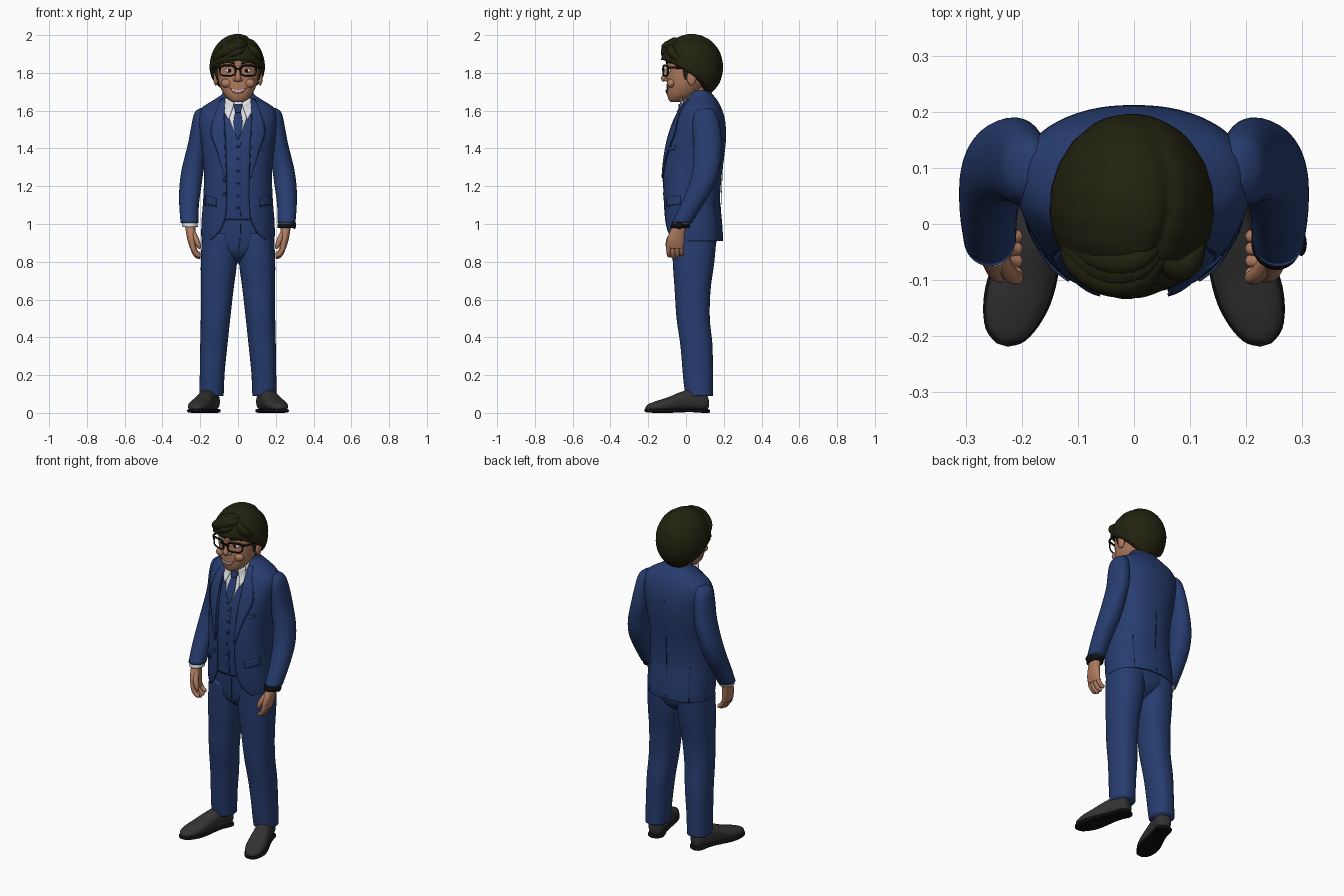
import bpy, bmesh, math
from mathutils import Matrix, Vector

if "Cube" in bpy.data.objects:
    bpy.data.objects.remove(bpy.data.objects["Cube"])


def material(name, r, g, b):
    m = bpy.data.materials.new(name)
    m.use_nodes = True
    m.diffuse_color = (r, g, b, 1)
    bsdf = next(x for x in m.node_tree.nodes if x.type == "BSDF_PRINCIPLED")
    bsdf.inputs["Base Color"].default_value = (r, g, b, 1)
    return m


SUIT = material("suit blue", .02, .046, .16)
SEAM = material("seam navy", .01, .022, .085)
SHIRT = material("shirt white", .75, .76, .8)
SKIN = material("skin", .43, .2, .115)
LIP = material("lip", .25, .08, .055)
HAIR = material("dark hair", .016, .016, .005)
SHOE = material("shoe grey", .033, .033, .035)
BLACK = material("black", .005, .005, .005)


def finish(name, mesh, mat, mirror=False, shell=0):
    ob = bpy.data.objects.new(name, mesh)
    bpy.context.scene.collection.objects.link(ob)
    mesh.materials.clear()
    mesh.materials.append(mat)
    mesh.shade_smooth()
    if shell:
        mod = ob.modifiers.new("thickness", "SOLIDIFY")
        mod.thickness, mod.offset = shell, 0
    if mirror:
        ob.modifiers.new("mirror", "MIRROR").use_mirror_merge = False
    return ob


def from_rows(name, rows, mat, closed=True, caps=True, **opts):
    """Skin a grid of points, one row per section."""
    bm = bmesh.new()
    grid = [[bm.verts.new(p) for p in row] for row in rows]
    n = len(grid[0])
    for a, b in zip(grid, grid[1:]):
        for j in range(n if closed else n - 1):
            k = (j + 1) % n
            bm.faces.new((a[j], a[k], b[k], b[j]))
    if caps and closed:
        bm.faces.new(grid[0])
        bm.faces.new(grid[-1])
    bmesh.ops.recalc_face_normals(bm, faces=bm.faces)
    mesh = bpy.data.meshes.new(name)
    bm.to_mesh(mesh)
    bm.free()
    return finish(name, mesh, mat, **opts)


def spline(pts, k=4):
    """Smooth curve through tuples of any length."""
    out = []
    for i in range(len(pts) - 1):
        quad = [pts[max(0, min(len(pts) - 1, i + d))] for d in (-1, 0, 1, 2)]
        for s in range(k):
            t = s / k
            out.append(tuple(b + .5 * t * (c - a + t * (2*a - 5*b + 4*c - d + t * (3*(b - c) + d - a)))
                             for a, b, c, d in zip(*quad)))
    return out + [pts[-1]]


def body(z, rx, front, back, gap=0):
    return (z, 0, (front + back) / 2, rx, (back - front) / 2, gap)


def loft(name, rings, mat, power=2.3, n=40, place=None, **opts):
    """Rounded sections (z, cx, cy, rx, ry, front gap) stacked along z."""
    rows, is_open = [], len(rings[0]) > 5 and rings[0][5] > 0
    for r in spline(rings):
        z, cx, cy, rx, ry = r[:5]
        a0 = math.asin(min(.99, (r[5] / rx) ** (power / 2))) if is_open else 0
        row = []
        for j in range(n):
            a = a0 + (2 * math.pi - 2 * a0) * j / (n - 1 if is_open else n)
            s, c = math.sin(a), math.cos(a)
            p = Vector((cx + math.copysign(rx * abs(s) ** (2 / power), s),
                        cy - math.copysign(ry * abs(c) ** (2 / power), c), z))
            row.append(place @ p if place else p)
        rows.append(row)
    return from_rows(name, rows, mat, closed=not is_open, **opts)


def surface_y(rings, x, z, side=-1, power=2.3):
    dense = spline(rings)
    z = max(dense[0][0], min(dense[-1][0], z))
    for a, b in zip(dense, dense[1:]):
        if a[0] <= z <= b[0]:
            t = (z - a[0]) / (b[0] - a[0])
            _, cx, cy, rx, ry = [u + (v - u) * t for u, v in zip(a[:5], b[:5])]
            break
    q = min(.985, abs(x - cx) / rx)
    return cy + side * ry * (1 - q ** power) ** (1 / power)


def drape(name, rings, rail_a, rail_b, mat, lift=.008, side=-1, shell=.006, **opts):
    """Thin panel between two (x, z) rails, laid on a lofted surface."""
    rows = []
    for (ax, az), (bx, bz) in zip(spline(rail_a), spline(rail_b)):
        pts = [(ax + (bx - ax) * t / 6, az + (bz - az) * t / 6) for t in range(7)]
        rows.append([(x, surface_y(rings, x, z, side) + side * lift, z) for x, z in pts])
    return from_rows(name, rows, mat, closed=False, shell=shell, **opts)


def tube(name, pts, mat, cyclic=False, **opts):
    """Round tube through (x, y, z, radius) points."""
    cu = bpy.data.curves.new(name, "CURVE")
    cu.dimensions, cu.bevel_depth, cu.bevel_resolution, cu.use_fill_caps = "3D", 1, 3, True
    path = pts if cyclic else spline(pts)
    sp = cu.splines.new("POLY")
    sp.points.add(len(path) - 1)
    sp.use_cyclic_u = cyclic
    for q, (x, y, z, r) in zip(sp.points, path):
        q.co, q.radius = (x, y, z, 1), r
    tmp = bpy.data.objects.new(name + "_path", cu)
    mesh = bpy.data.meshes.new_from_object(tmp)
    bpy.data.objects.remove(tmp)
    return finish(name, mesh, mat, **opts)


def ball(name, loc, size, mat, **opts):
    bm = bmesh.new()
    bmesh.ops.create_uvsphere(bm, u_segments=20, v_segments=12, radius=1,
                              matrix=Matrix.Translation(loc) @ Matrix.Diagonal((*size, 1)))
    mesh = bpy.data.meshes.new(name)
    bm.to_mesh(mesh)
    bm.free()
    return finish(name, mesh, mat, **opts)


# Jacket shell, open down the front, over a closed waistcoat
jacket = [body(*r) for r in (
    (.91, .188, -.095, .19, .15), (.95, .19, -.105, .19, .105), (1.02, .188, -.112, .185, .07),
    (1.12, .18, -.118, .175, .06), (1.25, .175, -.122, .183, .06), (1.36, .182, -.113, .198, .062),
    (1.46, .194, -.093, .207, .066), (1.55, .203, -.06, .202, .072), (1.61, .188, -.028, .184, .072),
    (1.65, .13, -.002, .163, .066), (1.68, .085, .015, .14, .06), (1.705, .072, .025, .12, .06))]
vest = [(z, x, y, rx - .012, ry - .012) for z, x, y, rx, ry, g in jacket if 1 < z < 1.64]
loft("jacket", jacket, SUIT, n=56, shell=.01)
loft("waistcoat", vest, SUIT)

# Shirt, tie and waistcoat buttons
drape("shirt_front", vest, [(-.07, 1.64), (-.04, 1.54), (-.003, 1.45)],
      [(.07, 1.64), (.04, 1.54), (.003, 1.45)], SHIRT, .003)
drape("tie", vest, [(-.014, 1.6), (-.024, 1.52), (-.004, 1.45)],
      [(.014, 1.6), (.024, 1.52), (.004, 1.45)], SUIT, .01)
drape("tie_knot", vest, [(-.025, 1.635), (-.012, 1.59)], [(.025, 1.635), (.012, 1.59)], SUIT, .016, shell=.014)
drape("shirt_collar_point", vest, [(.018, 1.64), (.05, 1.55)], [(.068, 1.67), (.072, 1.59)],
      SHIRT, .013, mirror=True)
loft("shirt_collar", [(1.6, 0, .05, .078, .072), (1.65, 0, .05, .07, .064), (1.68, 0, .056, .064, .058)], SHIRT)
for i in range(6):
    z = 1.41 - i * .065
    ball("waistcoat_button", (0, surface_y(vest, 0, z) - .002, z), (.007, .004, .007), SEAM)
drape("waistcoat_seam", vest, [(.014, 1.43), (.014, 1.04)], [(.017, 1.43), (.017, 1.04)], SEAM, .002, shell=.003)

# Lapels, pockets and jacket seams
drape("lapel", jacket, [(.066, 1.665), (.074, 1.55), (.07, 1.4), (.06, 1.25)],
      [(.09, 1.66), (.142, 1.5), (.108, 1.38), (.066, 1.24)], SUIT, .01, mirror=True)
drape("lapel_edge", jacket, [(.092, 1.64), (.141, 1.5), (.108, 1.38), (.064, 1.24)],
      [(.095, 1.64), (.146, 1.5), (.112, 1.38), (.068, 1.24)], SEAM, .008, mirror=True)
drape("pocket_flap", jacket, [(.115, 1.135), (.115, 1.095)], [(.172, 1.15), (.174, 1.105)], SUIT, .008, mirror=True)
drape("pocket_line", jacket, [(.115, 1.096), (.115, 1.09)], [(.174, 1.106), (.174, 1.1)], SEAM, .007, mirror=True)
drape("breast_pocket", jacket, [(.105, 1.405), (.105, 1.385)], [(.155, 1.415), (.155, 1.395)], SUIT, .008)
drape("back_seam", jacket, [(-.0015, 1.66), (-.0015, .92)], [(.0015, 1.66), (.0015, .92)], SEAM, .005, 1, .003)
drape("jacket_vent", jacket, [(.128, 1.12), (.132, .915)], [(.131, 1.12), (.135, .915)], SEAM, .005, 1, .003, mirror=True)
for z in (1.23, 1.16):
    ball("jacket_button", (-.073, surface_y(jacket, .073, z) - .006, z), (.009, .005, .009), SEAM)

# Sleeves, cuffs, watch
loft("sleeve", [(1.005, .257, -.022, .047, .053), (1.1, .259, .03, .052, .06), (1.2, .252, .08, .058, .068),
                (1.3, .238, .108, .058, .071), (1.42, .213, .115, .053, .075), (1.53, .198, .105, .047, .072),
                (1.59, .188, .1, .042, .056), (1.615, .178, .1, .02, .03)], SUIT, 2.1, mirror=True)
loft("shirt_cuff", [(.985, .254, -.03, .041, .046), (1.03, .255, -.015, .041, .047)], SHIRT, 2, mirror=True)
loft("watch_strap", [(.98, .254, -.032, .045, .05), (1.003, .255, -.028, .046, .051)], BLACK, 2)
ball("watch_dial", (.298, -.035, .993), (.01, .022, .019), BLACK)

# Hands
loft("palm", [(.87, .236, -.055, .017, .042), (.905, .243, -.056, .022, .047),
              (.95, .249, -.047, .025, .042), (1, .254, -.03, .028, .034)], SKIN, 2.2, mirror=True)
for i, drop in enumerate((.004, -.004, 0, .012)):
    y = -.088 + .022 * i
    tube("finger", [(.243, y, .91, .012), (.237, y - .004, .867 + drop, .013), (.222, y - .002, .84 + drop, .0125),
                    (.205, y, .828 + drop, .011), (.198, y, .826 + drop, .003)], SKIN, mirror=True)
tube("thumb", [(.24, -.06, .96, .014), (.222, -.088, .92, .015), (.208, -.096, .885, .012),
               (.203, -.096, .868, .004)], SKIN, mirror=True)

# Trousers
loft("trouser_leg", [(.09, .14, .07, .064, .072), (.14, .139, .066, .065, .076), (.22, .136, .062, .066, .08),
                     (.36, .128, .055, .072, .085), (.5, .119, .038, .078, .088), (.65, .11, .035, .086, .095),
                     (.8, .101, .04, .096, .11), (.95, .095, .045, .095, .118)], SUIT, 2.3, mirror=True)
loft("trouser_seat", [body(.79, .02, .01, .06), body(.84, .09, -.055, .135), body(.92, .17, -.075, .163),
                      body(1.08, .165, -.085, .16)], SUIT)
tube("fly_seam", [(.012, -.082, 1.04, .002), (.012, -.079, .93, .002), (0, -.064, .85, .002)], SEAM)

# Shoes, splayed outward from the heel
d = Vector((.303, -.953, 0)).normalized()
place = Matrix(((-d.y, 0, d.x, .13), (d.x, 0, d.y, .115), (0, 1, 0, 0), (0, 0, 0, 1)))
loft("shoe", [(0, 0, .05, .024, .025), (.02, 0, .06, .042, .05), (.09, 0, .067, .046, .056),
              (.15, 0, .06, .049, .05), (.22, 0, .045, .056, .037), (.28, 0, .036, .052, .028),
              (.325, 0, .029, .034, .019), (.342, 0, .026, .008, .01)], SHOE, 2.3, place=place, mirror=True)
loft("sole", [(-.004, 0, .009, .024, .009), (.02, 0, .011, .046, .011), (.1, 0, .013, .046, .009),
              (.22, 0, .011, .06, .011), (.28, 0, .011, .056, .011), (.328, 0, .012, .037, .01),
              (.347, 0, .014, .01, .008)], BLACK, 3.5, place=place, mirror=True)

# Head, neck and ears
head = [body(*r) for r in (
    (1.645, .022, -.078, -.03), (1.655, .045, -.09, .0), (1.685, .074, -.1, .055), (1.73, .096, -.102, .1),
    (1.77, .106, -.101, .13), (1.82, .112, -.1, .15), (1.88, .11, -.1, .16), (1.94, .085, -.06, .13),
    (1.97, .04, -.01, .08))]
loft("head", head, SKIN)
loft("neck", [(1.58, 0, .05, .06, .058), (1.65, 0, .053, .056, .055), (1.75, 0, .058, .06, .06)], SKIN)
ball("ear", (.117, .03, 1.775), (.014, .025, .042), SKIN, mirror=True)

# Face
tube("nose", [(0, -.096, 1.835, .008), (0, -.108, 1.8, .011), (0, -.117, 1.772, .016), (0, -.112, 1.757, .011)], SKIN)
ball("nostril", (.016, -.103, 1.764), (.011, .013, .009), SKIN, mirror=True)
ball("cheek", (.06, -.078, 1.745), (.03, .022, .024), SKIN, mirror=True)
ball("eye", (.046, -.087, 1.812), (.021, .01, .011), SHIRT, mirror=True)
ball("iris", (.045, -.095, 1.812), (.009, .004, .0095), BLACK, mirror=True)
tube("eyebrow", [(.016, -.101, 1.848, .004), (.05, -.098, 1.86, .008), (.086, -.075, 1.852, .003)], HAIR, mirror=True)
drape("mouth", head, [(-.046, 1.722), (-.02, 1.708), (.02, 1.708), (.046, 1.722)],
      [(-.046, 1.719), (-.02, 1.693), (.02, 1.693), (.046, 1.719)], LIP, .002)
drape("teeth", head, [(-.036, 1.717), (-.015, 1.708), (.015, 1.708), (.036, 1.717)],
      [(-.036, 1.714), (-.015, 1.701), (.015, 1.701), (.036, 1.714)], SHIRT, .004)

# Glasses
rim = []
for i in range(24):
    a = math.tau * i / 24
    c, s = math.cos(a), math.sin(a)
    x = .055 + math.copysign(.041 * abs(c) ** .55, c)
    rim.append((x, -.121 + 3 * x * x, 1.812 + math.copysign(.027 * abs(s) ** .55, s), .0055 if s > 0 else .004))
tube("glasses_rim", rim, BLACK, cyclic=True, mirror=True)
tube("glasses_bridge", [(-.015, -.121, 1.818, .004), (0, -.124, 1.823, .004), (.015, -.121, 1.818, .004)], BLACK)
tube("glasses_temple", [(.096, -.093, 1.828, .006), (.118, -.06, 1.828, .006), (.124, .03, 1.822, .005)],
     BLACK, mirror=True)

# Hair cap from a shaped hairline to the crown, grooved along a side parting
hairline = (14, 14, 6, -10, -32, -55, -60, -60)
rows = []
for i in range(29):
    row = []
    for j in range(80):
        az = math.tau * j / 80
        u = min(az, math.tau - az) / math.pi * 6
        low = hairline[int(u)] + (hairline[int(u) + 1] - hairline[int(u)]) * (u % 1)
        e = math.radians(low + (89.5 - low) * i / 28)
        p = Vector((.139 * math.cos(e) * math.sin(az), -.16 * math.cos(e) * math.cos(az), .168 * math.sin(e)))
        part = .065 - 2.5 * (p.y - .02) ** 2
        groove = .045 * math.exp(-((p.x - part) / .012) ** 2) * max(0, math.sin(e))
        strands = .006 * math.sin(p.y * 150 + p.x * 25) * math.cos(e)
        row.append(p * (1 - groove + strands) + Vector((-.004, .03, 1.831)))
    rows.append(row)
from_rows("hair_cap", rows, HAIR, shell=.014)

# Swept locks over the forehead
for k in range(3):
    b = k * .018
    tube("fringe_lock", [(.052, -.055 + b, 1.95, .008), (.01, -.095 + b, 1.944 + b / 2, .026),
                         (-.045, -.1 + b, 1.922 + b / 2, .03), (-.1, -.066 + b, 1.892, .026),
                         (-.128, -.02 + b, 1.845, .006)], HAIR)
tube("side_lock", [(.05, -.06, 1.95, .008), (.075, -.08, 1.925, .022), (.1, -.063, 1.895, .024),
                   (.122, -.02, 1.85, .008)], HAIR)
tube("forelock", [(.045, -.075, 1.94, .008), (.01, -.108, 1.915, .02), (-.03, -.112, 1.9, .02),
                  (-.075, -.095, 1.87, .006)], HAIR)
tube("sideburn", [(.115, -.005, 1.85, .014), (.112, -.004, 1.8, .011), (.108, -.002, 1.762, .003)], HAIR, mirror=True)
